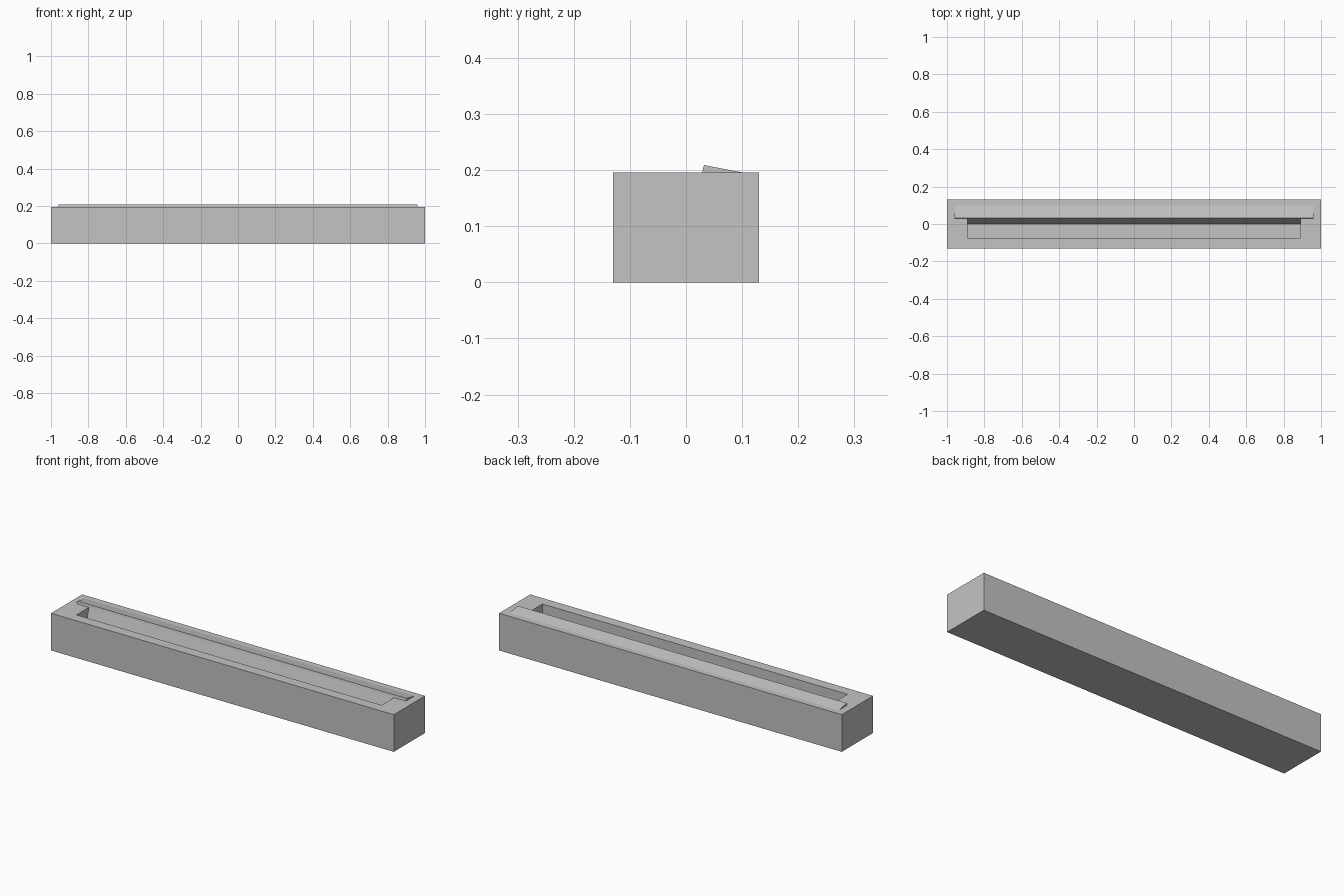
import bpy
import bmesh

cube = bpy.data.objects.get("Cube")
if cube:
    bpy.data.objects.remove(cube, do_unlink=True)

grey = bpy.data.materials.new("light grey")
grey.use_nodes = True
colour = (0.55, 0.55, 0.55, 1)
grey.diffuse_color = colour
grey.node_tree.nodes["Principled BSDF"].inputs["Base Color"].default_value = colour


def loft(name, rings):
    """Skin a stack of closed rings and cap both ends."""
    bm = bmesh.new()
    loops = [[bm.verts.new(p) for p in ring] for ring in rings]
    for low, high in zip(loops, loops[1:]):
        for i in range(len(low)):
            j = (i + 1) % len(low)
            bm.faces.new((low[i], low[j], high[j], high[i]))
    bm.faces.new(loops[0][::-1])
    bm.faces.new(loops[-1])
    bmesh.ops.recalc_face_normals(bm, faces=bm.faces)
    mesh = bpy.data.meshes.new(name)
    bm.to_mesh(mesh)
    bm.free()
    mesh.materials.append(grey)
    obj = bpy.data.objects.new(name, mesh)
    bpy.context.collection.objects.link(obj)
    return obj


def rectangle(half_x, front, back, z):
    return [(-half_x, front, z), (half_x, front, z),
            (half_x, back, z), (-half_x, back, z)]


# Long housing with a recessed slot whose back wall leans forward at the floor
top = 0.196
loft("housing", [
    rectangle(1, -0.13, 0.13, 0),
    rectangle(1, -0.13, 0.13, top),
    rectangle(0.89, -0.075, 0.03, top),
    rectangle(0.89, -0.075, 0, 0.096),
])

# Wedge-shaped flap behind the slot, raised along its front edge
profile = [(0.029, top), (0.1, top), (0.032, 0.209)]
loft("raised_flap", [[(x, y, z) for y, z in profile] for x in (-0.96, 0.96)])
